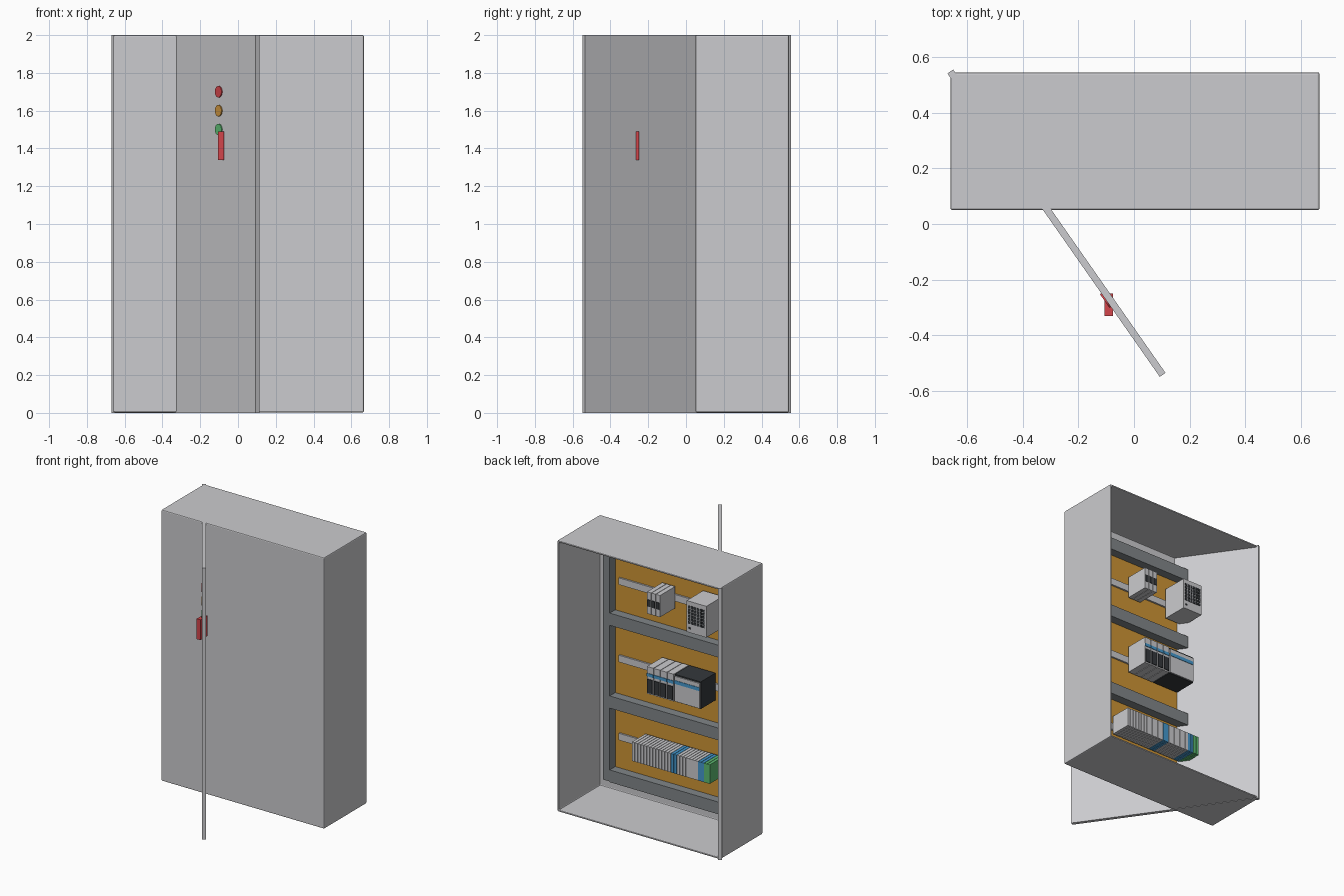
import bpy, bmesh, math
from mathutils import Vector, Matrix

if "Cube" in bpy.data.objects:
    bpy.data.objects.remove(bpy.data.objects["Cube"])


def material(name, rgb):
    m = bpy.data.materials.new(name)
    m.diffuse_color = (*rgb, 1)
    m.use_nodes = True
    m.node_tree.nodes["Principled BSDF"].inputs["Base Color"].default_value = m.diffuse_color
    return m


GREY = material("light_grey", (0.60, 0.60, 0.62))
ORANGE = material("plate_orange", (0.62, 0.30, 0.035))
DUCT = material("duct_grey", (0.22, 0.24, 0.25))
DARK = material("dark_grey", (0.035, 0.04, 0.045))
BLUE = material("blue", (0.06, 0.32, 0.62))
GREEN = material("green", (0.11, 0.50, 0.17))
RED = material("red", (0.65, 0.06, 0.07))
AMBER = material("amber", (0.62, 0.30, 0.05))


def finish(name, bm, mat):
    bmesh.ops.recalc_face_normals(bm, faces=bm.faces)
    me = bpy.data.meshes.new(name)
    bm.to_mesh(me)
    bm.free()
    me.materials.append(mat)
    ob = bpy.data.objects.new(name, me)
    bpy.context.collection.objects.link(ob)
    return ob


def add_box(bm, x, y, z):
    """Box given by its (min, max) range on each axis."""
    size = Matrix.Diagonal((x[1] - x[0], y[1] - y[0], z[1] - z[0], 1))
    mid = Matrix.Translation((sum(x) / 2, sum(y) / 2, sum(z) / 2))
    bmesh.ops.create_cube(bm, size=1, matrix=mid @ size)


def boxes(name, mat, *ranges):
    bm = bmesh.new()
    for r in ranges:
        add_box(bm, *r)
    return finish(name, bm, mat)


# Cabinet shell, open towards +y, with softly rounded edges
bm = bmesh.new()
add_box(bm, (-0.66, 0.667), (0.05, 0.545), (0.003, 2.0))
bm.faces.ensure_lookup_table()
bm.normal_update()
opening = max(bm.faces, key=lambda f: f.normal.y)
bmesh.ops.inset_region(bm, faces=[opening], thickness=0.02)
ext = bmesh.ops.extrude_discrete_faces(bm, faces=[opening])
bmesh.ops.translate(bm, verts=ext["faces"][0].verts, vec=(0, -0.478, 0))
cabinet = finish("cabinet_shell", bm, GREY)
bev = cabinet.modifiers.new("rounded_edges", 'BEVEL')
bev.width, bev.segments = 0.007, 2

# Door panel, swung on the corner hinge through the cabinet
hinge, tip = Vector((-0.660, 0.548, 0)), Vector((0.103, -0.542, 0))
along = (tip - hinge).normalized()
normal = Vector((along.y, -along.x, 0))
bm = bmesh.new()
half = (tip - hinge).length / 2
add_box(bm, (-half, half), (-0.0125, 0.0125), (0, 2))
turn = Matrix.Rotation(math.atan2(along.y, along.x), 4, 'Z')
bmesh.ops.transform(bm, verts=bm.verts, matrix=Matrix.Translation((hinge + tip) / 2) @ turn)
finish("door", bm, GREY)

# Signal lamps on the outer door face, and the handle block
lamp_at = hinge + along * ((-0.09 - hinge.x) / along.x) + normal * 0.0125
for name, z, mat in (("red_lamp", 1.7, RED), ("amber_lamp", 1.6, AMBER), ("green_lamp", 1.5, GREEN)):
    bm = bmesh.new()
    place = Matrix.Translation(lamp_at + Vector((0, 0, z))) @ normal.to_track_quat('Z', 'Y').to_matrix().to_4x4()
    bmesh.ops.create_cone(bm, cap_ends=True, segments=32, radius1=0.03, radius2=0.03, depth=0.012, matrix=place)
    finish(name, bm, mat)
boxes("door_handle", RED, ((-0.106, -0.075), (-0.33, -0.25), (1.34, 1.49)))

# Mounting plate
boxes("mounting_plate", ORANGE, ((-0.58, 0.58), (0.069, 0.08), (0.08, 1.92)))

# Wiring ducts: two uprights and four crosspieces
for side, x in (("left", (-0.576, -0.52)), ("right", (0.52, 0.576))):
    boxes(side + "_upright_duct", DUCT, (x, (0.08, 0.145), (0.11, 1.88)))
boxes("cross_ducts", DUCT, *[((-0.52, 0.52), (0.08, 0.145), (z, z + 0.09)) for z in (0.105, 0.65, 1.26, 1.79)])

# Mounting rails
boxes("mounting_rails", GREY, *[((-0.483, 0.483), (0.08, 0.093), (z, z + 0.05)) for z in (0.405, 0.98, 1.55)])


def steps(right, width, count, gap=0.003):
    """X ranges of equal modules, from +x towards -x."""
    return [(right - (i + 1) * width + gap, right - i * width) for i in range(count)]


# Upper row: three relays with dark fronts
relays = steps(0.128, 0.036, 3)
boxes("relays", GREY, *[(x, (0.093, 0.27), (1.50, 1.66)) for x in relays])
boxes("relay_fronts", DARK, *[((a + 0.004, b - 0.004), (0.27, 0.274), (1.555, 1.605)) for a, b in relays])

# Power supply with a perforated front
boxes("power_supply", GREY, ((-0.365, -0.205), (0.093, 0.285), (1.46, 1.69)))
boxes("power_supply_vents", DARK, *[
    ((-0.352 + c * 0.023, -0.334 + c * 0.023), (0.285, 0.288), (1.525 + r * 0.023, 1.543 + r * 0.023))
    for r in range(6) for c in range(6)])
boxes("power_supply_knob", DARK, ((-0.235, -0.223), (0.285, 0.288), (1.487, 1.499)))

# Middle row: control modules with blue band and dark lower front
cards = steps(0.128, 0.055, 4, 0.004)
boxes("control_modules", GREY, *[(x, (0.093, 0.27), (0.91, 1.11)) for x in cards])
boxes("module_bands", BLUE, *[(x, (0.27, 0.274), (1.04, 1.062)) for x in cards])
boxes("module_sockets", DARK, *[((a + 0.005, b - 0.005), (0.27, 0.276), (0.92, 1.02)) for a, b in cards])

# Main controller: dark body, light face, blue band
boxes("controller_body", DARK, ((-0.306, -0.094), (0.093, 0.265), (0.91, 1.11)))
boxes("controller_face", GREY, ((-0.302, -0.096), (0.265, 0.273), (0.915, 1.10)))
boxes("controller_band", BLUE, ((-0.302, -0.096), (0.273, 0.276), (1.045, 1.07)))

# Lower row: terminal blocks, grey with blue pairs and a green pair at the end
terminals = steps(0.265, 0.0245, 26)
groups = {"grey_terminals": (GREY, []), "blue_terminals": (BLUE, []), "green_terminals": (GREEN, [])}
for i, x in enumerate(terminals):
    key = "green_terminals" if i > 23 else "blue_terminals" if i in (13, 14, 22, 23) else "grey_terminals"
    groups[key][1].append((x, (0.093, 0.25), (0.37, 0.51)))
for name, (mat, ranges) in groups.items():
    boxes(name, mat, *ranges)
